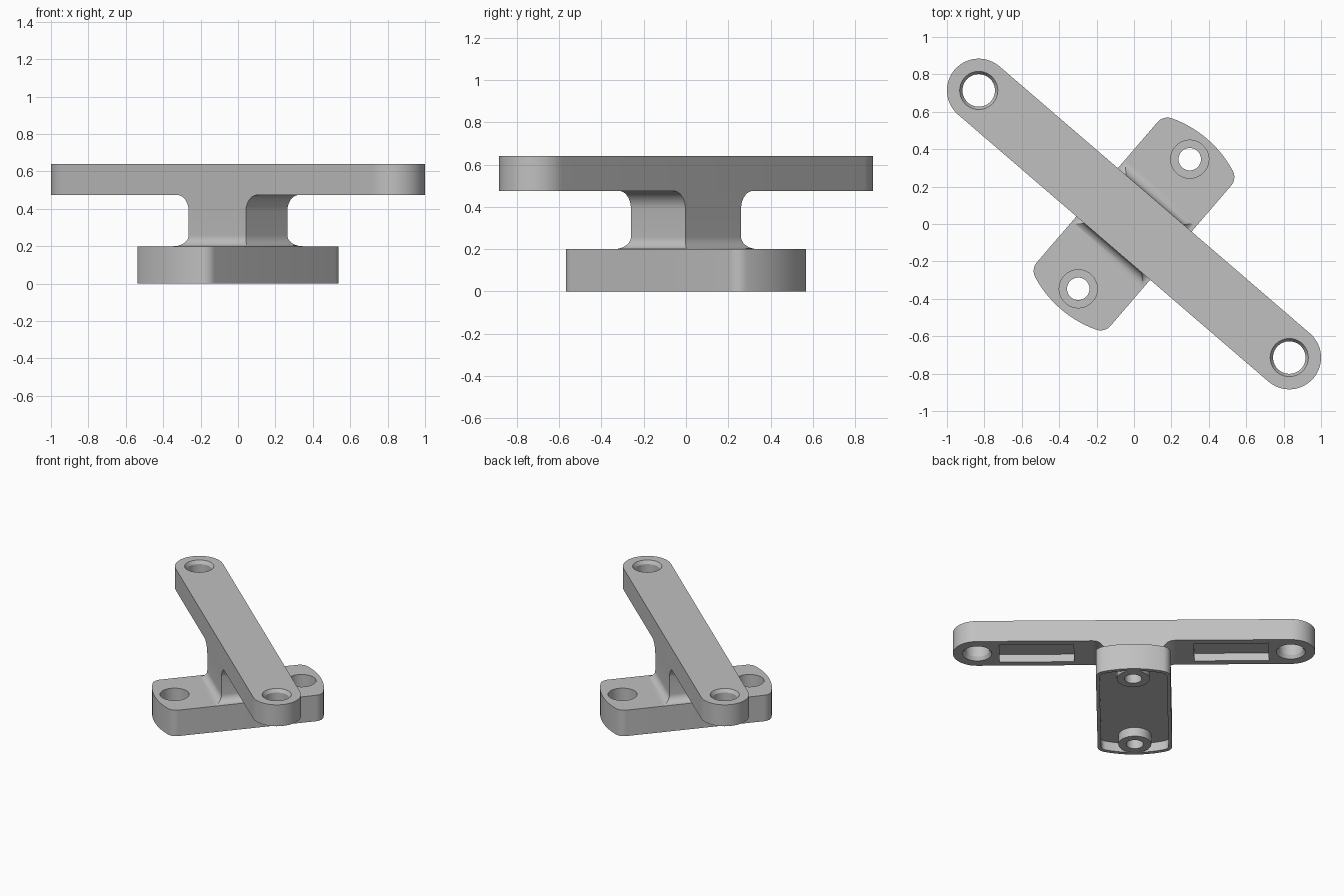
import bpy, bmesh
from math import sin, cos, pi, atan2, sqrt, radians
from mathutils import Matrix

if "Cube" in bpy.data.objects:
    bpy.data.objects.remove(bpy.data.objects["Cube"])

TURN = Matrix.Rotation(radians(-40.7), 4, "Z")   # arm runs along local x
ARM_BOTTOM, ARM_TOP, BASE_TOP = 0.475, 0.64, 0.2
ARM_HOLE, BASE_HOLE = 1.095, 0.457               # hole distances from centre

grey = bpy.data.materials.new("plain grey")
grey.use_nodes = True
grey.diffuse_color = (0.53, 0.53, 0.53, 1)
grey.node_tree.nodes["Principled BSDF"].inputs["Base Color"].default_value = grey.diffuse_color


def loft(name, rings):
    """Solid skinned through a stack of (outline, z) rings."""
    bm = bmesh.new()
    loops = [[bm.verts.new((x, y, z)) for x, y in pts] for pts, z in rings]
    n = len(loops[0])
    for low, high in zip(loops, loops[1:]):
        for i in range(n):
            j = (i + 1) % n
            bm.faces.new((low[i], low[j], high[j], high[i]))
    bm.faces.new(loops[0][::-1])
    bm.faces.new(loops[-1])
    bmesh.ops.recalc_face_normals(bm, faces=bm.faces)
    bm.transform(TURN)
    mesh = bpy.data.meshes.new(name)
    bm.to_mesh(mesh)
    bm.free()
    mesh.materials.append(grey)
    obj = bpy.data.objects.new(name, mesh)
    bpy.context.collection.objects.link(obj)
    return obj


def arc(cx, cy, r, a, b, n):
    return [(cx + r * cos(a + (b - a) * i / n), cy + r * sin(a + (b - a) * i / n))
            for i in range(n + 1)]


def box(hx, hy, cx=0):
    return [(cx - hx, -hy), (cx + hx, -hy), (cx + hx, hy), (cx - hx, hy)]


def turned(name, x, y, steps):
    """Round solid from (radius, z) steps."""
    return loft(name, [(arc(x, y, r, 0, 2 * pi, 48)[:-1], z) for r, z in steps])


def combine(target, tool, operation):
    tool.hide_render = True
    mod = target.modifiers.new(operation.lower(), "BOOLEAN")
    mod.operation, mod.object, mod.solver = operation, tool, "EXACT"
    bpy.context.view_layer.objects.active = target
    bpy.ops.object.modifier_apply(modifier=mod.name)
    bpy.data.objects.remove(tool)


def base_outline(half, radius, corner):
    """Straight sides, bowed ends and rounded corners."""
    cx = half - corner
    cy = sqrt((radius - corner) ** 2 - cx ** 2)
    phi = atan2(cy, cx)
    top = (arc(cx, cy, corner, 0, phi, 8) + arc(0, 0, radius, phi, pi - phi, 16)[1:-1]
           + arc(-cx, cy, corner, pi - phi, pi, 8))
    return top + [(-x, -y) for x, y in top]


# Arm: long bar with round ends
end = arc(ARM_HOLE, 0, 0.17, -pi / 2, pi / 2, 24)
stadium = end + [(-x, -y) for x, y in end]
arm = loft("arm", [(stadium, ARM_BOTTOM), (stadium, ARM_TOP)])
for side in (-1, 1):
    # chamfered through hole and underside recess
    hole = turned("hole_cutter", side * ARM_HOLE, 0,
                  [(0.108, ARM_BOTTOM - 0.01), (0.087, ARM_BOTTOM + 0.025),
                   (0.087, ARM_TOP - 0.025), (0.108, ARM_TOP + 0.01)])
    combine(arm, hole, "DIFFERENCE")
    slot = box(0.26, 0.12, side * 0.68)
    combine(arm, loft("slot_cutter", [(slot, ARM_BOTTOM - 0.05), (slot, ARM_BOTTOM + 0.06)]),
            "DIFFERENCE")

# Base: foot with a hollow underside, bosses and counterbored holes
foot = base_outline(0.26, 0.6, 0.07)
base = loft("base", [(foot, 0), (foot, BASE_TOP)])
hollow = base_outline(0.235, 0.57, 0.045)
combine(base, loft("hollow_cutter", [(hollow, -0.05), (hollow, 0.07)]), "DIFFERENCE")
for side in (-1, 1):
    y = side * BASE_HOLE
    combine(base, turned("boss", 0, y, [(0.115, 0), (0.115, 0.1)]), "UNION")
    bore = turned("bore_cutter", 0, y, [(0.06, -0.05), (0.06, 0.08), (0.102, 0.08),
                                        (0.102, BASE_TOP + 0.05)])
    combine(base, bore, "DIFFERENCE")

# Pillar: block with fillets onto the base all round and into the arm lengthwise
LOW, HIGH, STEPS = 0.058, 0.085, 10
rings = []
for i in range(STEPS + 1):
    a = pi / 2 * i / STEPS
    flare = LOW * (1 - sin(a))
    rings.append((box(0.202 + flare, 0.17 + flare), BASE_TOP + LOW * (1 - cos(a))))
for i in range(STEPS + 1):
    a = pi / 2 * i / STEPS
    rings.append((box(0.202 + HIGH * (1 - cos(a)), 0.17), ARM_BOTTOM - HIGH * (1 - sin(a))))
pillar = loft("pillar", rings)

# Smooth curved faces, keep edges sharp
for obj in (arm, base, pillar):
    bpy.ops.object.select_all(action="DESELECT")
    obj.select_set(True)
    bpy.context.view_layer.objects.active = obj
    bpy.ops.object.shade_smooth_by_angle(angle=radians(30))
